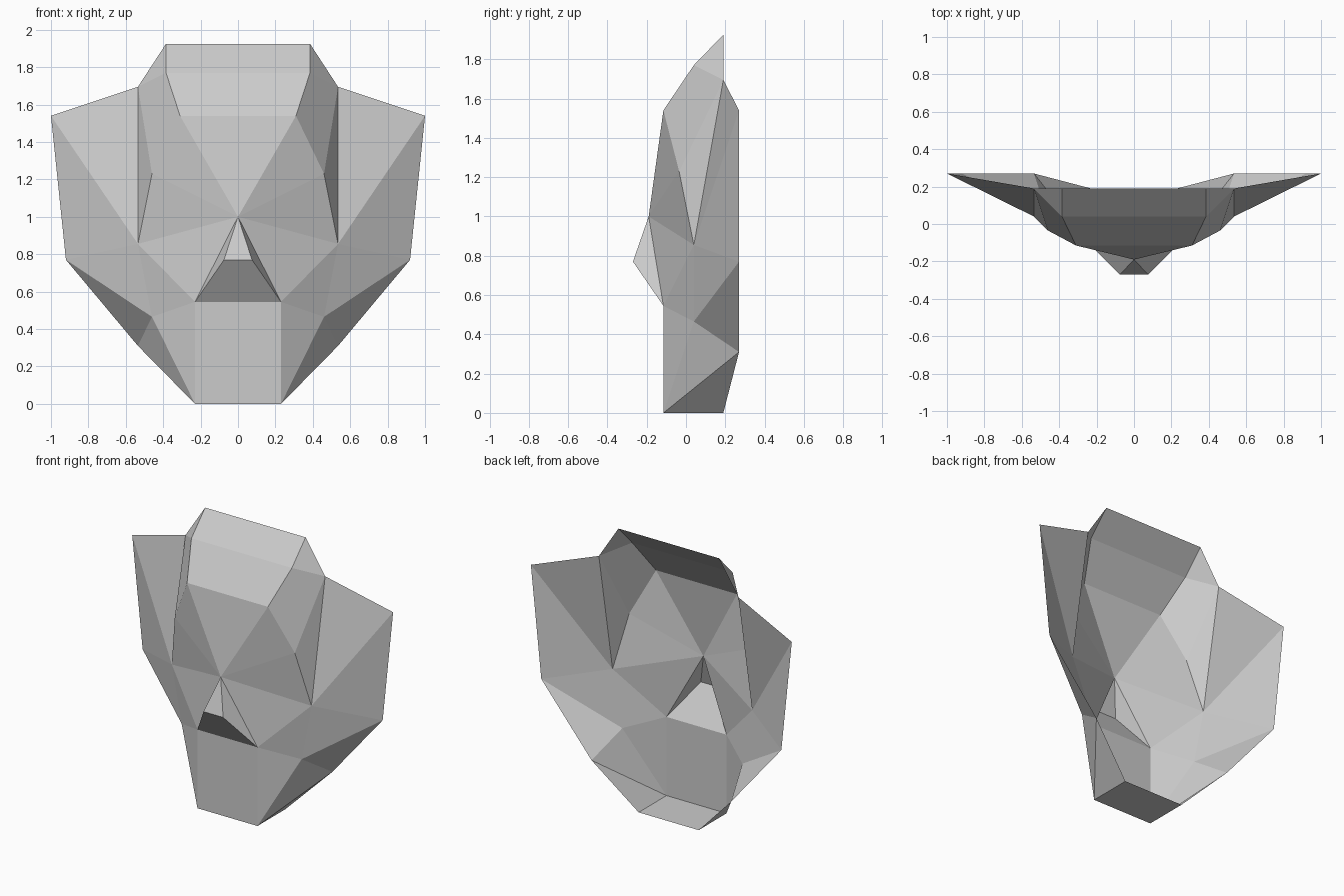
import bpy
import bmesh
from mathutils import Vector

cube = bpy.data.objects.get("Cube")
if cube:
    bpy.data.objects.remove(cube, do_unlink=True)

# Plain grey for the whole mask
grey = bpy.data.materials.new("plain grey")
grey.use_nodes = True
colour = (0.6, 0.6, 0.6, 1)
grey.diffuse_color = colour
grey.node_tree.nodes["Principled BSDF"].inputs["Base Color"].default_value = colour

# Corner points of the left half
crown = (0.385, 0.19, 1.925)
hairline = (0.385, 0.04, 1.77)
brow = (0.31, -0.115, 1.54)
temple = (0.535, 0.19, 1.695)
eye = (0.46, -0.035, 1.23)
cheekbone = (0.535, 0.04, 0.855)
bridge = (0, -0.19, 1.0)
nose_tip = (0.075, -0.27, 0.77)
nostril = (0.23, -0.115, 0.545)
chin = (0.23, -0.115, 0)
chin_back = (0.23, 0.19, 0)
cheek = (0.46, 0.04, 0.465)
jaw = (0.535, 0.27, 0.31)
ear_low = (0.92, 0.27, 0.77)
ear_top = (1.0, 0.27, 1.54)
inside = Vector((0, 0.6, 0.9))


def flip(p):
    return (-p[0], p[1], p[2])


def strip(a, b):
    """Face across the middle, between an edge and its mirror image."""
    ring = [a, b, flip(b), flip(a)]
    return list(dict.fromkeys(ring))


def pair(*face):
    """A side face and its mirror image."""
    return [list(face), [flip(p) for p in face]]


def shell(name, faces):
    """Open flat-shaded sheet with every face turned outward."""
    bm = bmesh.new()
    for face in faces:
        f = bm.faces.new([bm.verts.new(p) for p in face])
        f.normal_update()
        if f.normal.dot(f.calc_center_median() - inside) < 0:
            f.normal_flip()
    bmesh.ops.remove_doubles(bm, verts=bm.verts, dist=0.001)
    mesh = bpy.data.meshes.new(name)
    bm.to_mesh(mesh)
    bm.free()
    mesh.materials.append(grey)
    bpy.context.collection.objects.link(bpy.data.objects.new(name, mesh))


# Forehead and temples
shell("forehead", [strip(crown, hairline), strip(hairline, brow),
                   strip(brow, bridge)]
      + pair(crown, hairline, temple)
      + pair(hairline, brow, eye, temple)
      + pair(temple, eye, cheekbone))

# Eye area and cheeks
shell("cheeks", pair(brow, eye, bridge)
      + pair(eye, cheekbone, bridge)
      + pair(bridge, cheekbone, nostril)
      + pair(cheekbone, cheek, nostril)
      + pair(cheekbone, ear_low, cheek))

# Projecting nose
shell("nose", [strip(bridge, nose_tip), strip(nose_tip, nostril)]
      + pair(bridge, nose_tip, nostril))

# Muzzle, chin and jaw
shell("jaw", [strip(nostril, chin), strip(chin, chin_back)]
      + pair(nostril, cheek, chin)
      + pair(cheek, jaw, chin)
      + pair(cheek, ear_low, jaw)
      + pair(chin, jaw, chin_back))

# Flaring side panels
shell("side_panels", pair(temple, ear_top, cheekbone)
      + pair(ear_top, ear_low, cheekbone))
